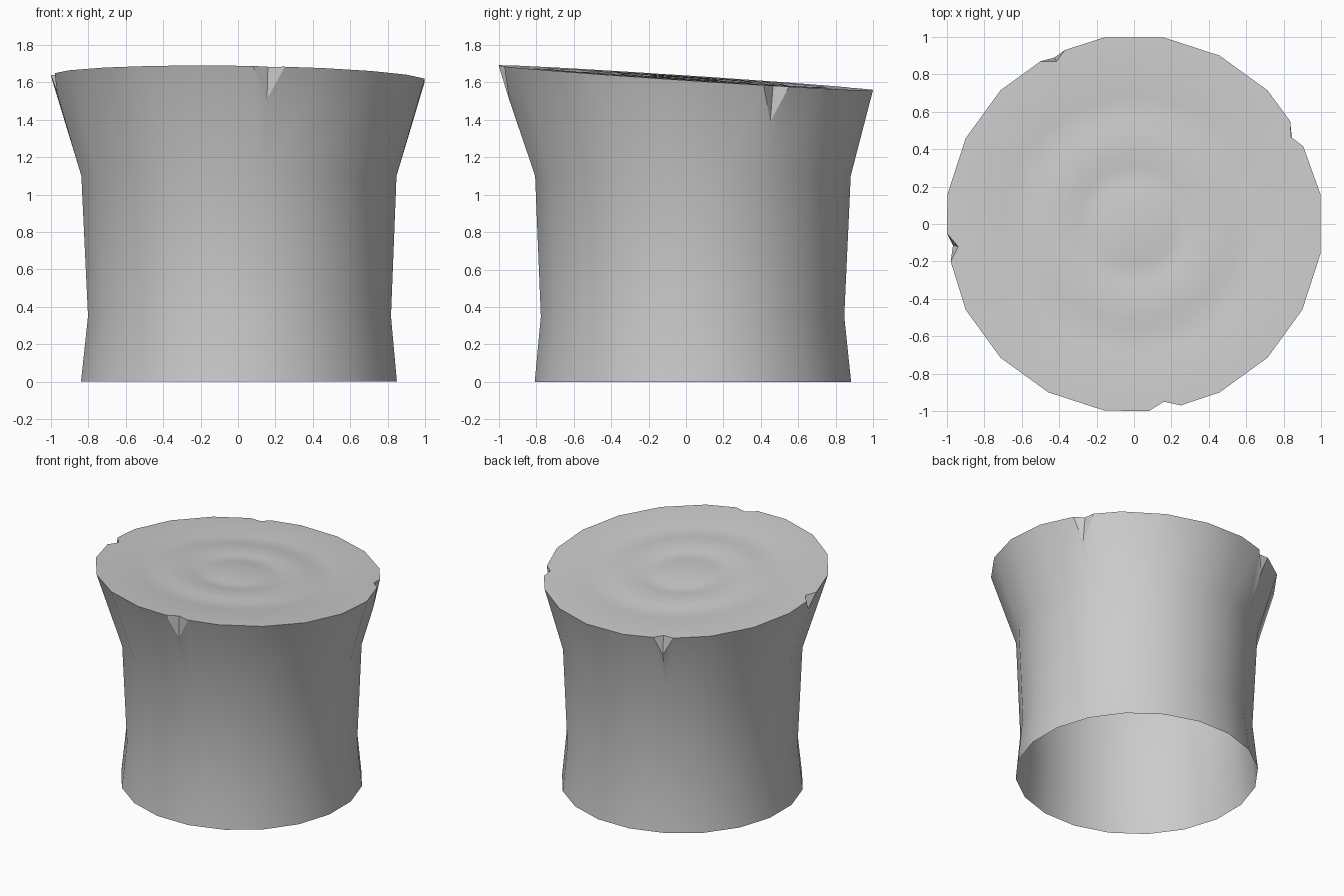
import bpy, bmesh, math

if "Cube" in bpy.data.objects:
    bpy.data.objects.remove(bpy.data.objects["Cube"])

N = 20
ANG = [math.radians(9 + 18 * k) for k in range(N)]


def cut_z(x, y):
    """Height of the slanted saw cut."""
    return 1.623 - 0.066 * y - 0.013 * x


bm = bmesh.new()


def ring(r, cx, cy, zf):
    pts = [(cx + r * math.cos(a), cy + r * math.sin(a)) for a in ANG]
    return [bm.verts.new((x, y, zf(x, y))) for x, y in pts]


def bridge(lo, hi):
    for k in range(N):
        j = (k + 1) % N
        bm.faces.new((lo[k], lo[j], hi[j], hi[k]))


# Bark rings, open at the bottom
foot = ring(0.855, 0.005, 0.037, lambda x, y: 0.0)
waist = ring(0.82, 0.008, 0.035, lambda x, y: 0.35)
neck = ring(0.853, 0.005, 0.037, lambda x, y: 1.10)
bridge(foot, waist)
bridge(waist, neck)

# Chipped notches: column -> (first rim point, inner point, last rim point, apex)
notches = {
    1: ((0.905, 0.415), (0.84, 0.465), (0.835, 0.55), (0.845, 0.45, 1.39)),
    6: ((-0.37, 0.93), (-0.415, 0.87), (-0.50, 0.87), (-0.425, 0.89, 1.43)),
    10: ((-1.0, -0.05), (-0.94, -0.12), (-0.98, -0.20), (-0.968, -0.115, 1.55)),
    15: ((0.08, -1.0), (0.16, -0.95), (0.25, -0.97), (0.155, -0.945, 1.51)),
}

# Rim: one vertex per column, or three where a notch is cut
rim, apex = [], {}
for k, a in enumerate(ANG):
    if k in notches:
        *pts, tip = notches[k]
        apex[k] = bm.verts.new(tip)
    else:
        pts = [(1.01 * math.cos(a), 1.01 * math.sin(a))]
    rim.append([bm.verts.new((x, y, cut_z(x, y))) for x, y in pts])

# Flared upper bark and notch walls
for k in range(N):
    j = (k + 1) % N
    bm.faces.new((neck[k], neck[j], rim[j][0], rim[k][-1]))
    if k in apex:
        p, (a, m, b) = apex[k], rim[k]
        for tri in ((neck[k], p, a), (neck[k], b, p), (a, p, m), (m, p, b)):
            bm.faces.new(tri)

# Cut face with shallow growth-ring grooves
profile = [(0.75, 0), (0.69, -0.009), (0.57, -0.009), (0.51, 0), (0.36, 0),
           (0.31, -0.009), (0.23, -0.009), (0.18, 0)]
loops = [ring(r, 0, 0, lambda x, y, d=d: cut_z(x, y) + d) for r, d in profile]
for k in range(N):
    j = (k + 1) % N
    bm.faces.new((rim[k][-1], rim[j][0], loops[0][j], loops[0][k]))
    for a, b in zip(rim[k], rim[k][1:]):
        bm.faces.new((a, b, loops[0][k]))
for outer, inner in zip(loops, loops[1:]):
    bridge(outer, inner)
bm.faces.new(loops[-1])

mesh = bpy.data.meshes.new("tree_stump")
bm.to_mesh(mesh)
bm.free()
stump = bpy.data.objects.new("tree_stump", mesh)
bpy.context.collection.objects.link(stump)

# Smooth bark, sharp rim and notches
bpy.context.view_layer.objects.active = stump
stump.select_set(True)
bpy.ops.object.shade_smooth_by_angle(angle=math.radians(35))
